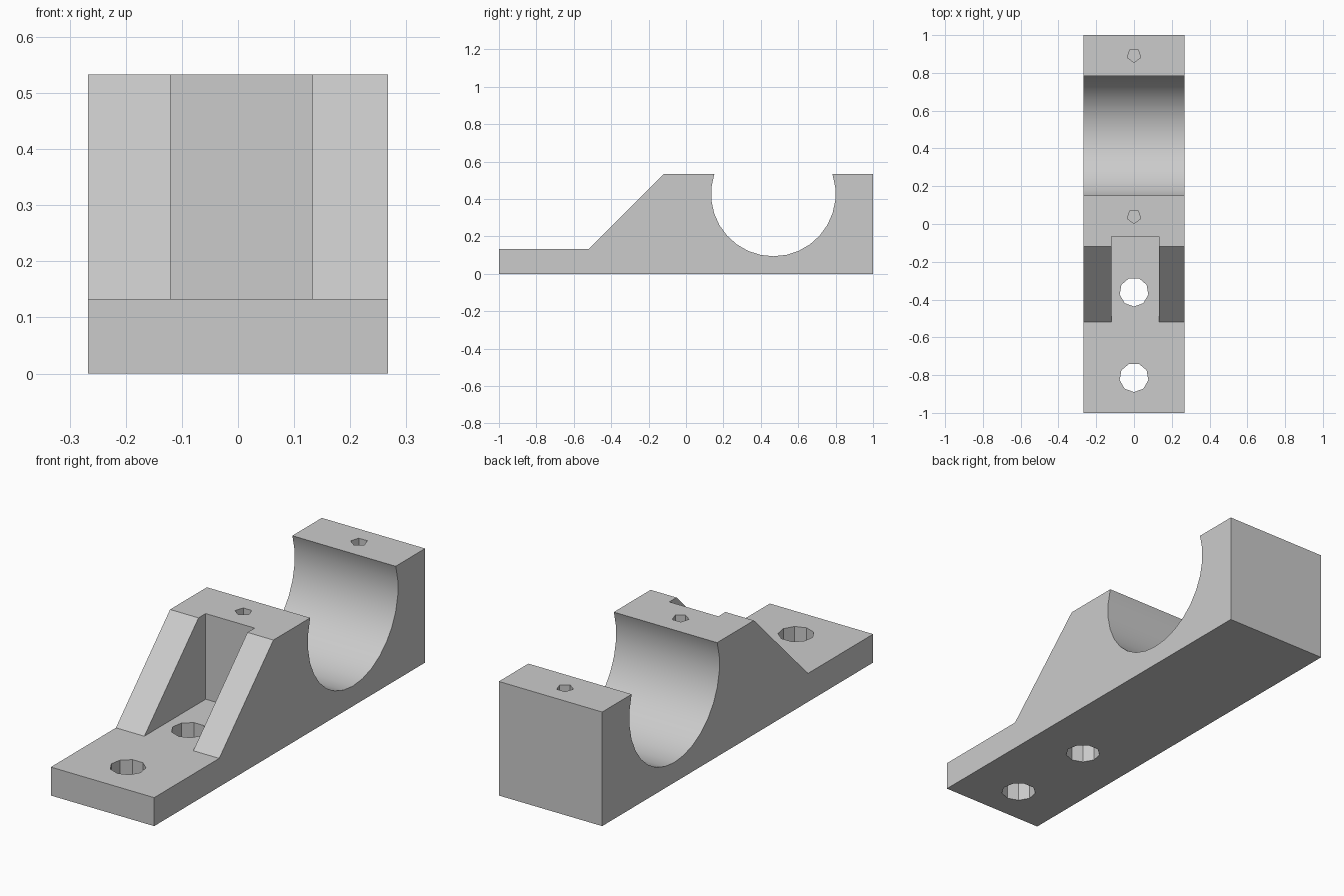
import bpy, bmesh, math
from mathutils import Matrix

cube = bpy.data.objects.get("Cube")
if cube:
    bpy.data.objects.remove(cube, do_unlink=True)

HALF_W, HEIGHT, BASE = 0.267, 0.533, 0.133

grey = bpy.data.materials.new("plain grey")
grey.use_nodes = True
grey.diffuse_color = (0.6, 0.6, 0.6, 1)
grey.node_tree.nodes["Principled BSDF"].inputs["Base Color"].default_value = (0.6, 0.6, 0.6, 1)


def make_object(name, bm):
    bmesh.ops.recalc_face_normals(bm, faces=bm.faces)
    mesh = bpy.data.meshes.new(name)
    bm.to_mesh(mesh)
    bm.free()
    mesh.materials.append(grey)
    obj = bpy.data.objects.new(name, mesh)
    bpy.context.collection.objects.link(obj)
    return obj


def side_prism(name, profile, x0, x1):
    """Extrude a (y, z) outline along x."""
    bm = bmesh.new()
    face = bm.faces.new([bm.verts.new((x0, y, z)) for y, z in profile])
    moved = bmesh.ops.extrude_face_region(bm, geom=[face])["geom"]
    verts = [v for v in moved if isinstance(v, bmesh.types.BMVert)]
    bmesh.ops.translate(bm, verts=verts, vec=(x1 - x0, 0, 0))
    return make_object(name, bm)


def drill(name, y, radius, sides, z0, z1):
    """Upright cutter with one corner pointing to the front."""
    bm = bmesh.new()
    bmesh.ops.create_cone(bm, cap_ends=True, segments=sides,
                          radius1=radius, radius2=radius, depth=z1 - z0)
    first = bm.verts[:][0].co
    turn = -math.pi / 2 - math.atan2(first.y, first.x)
    bmesh.ops.transform(bm, verts=bm.verts, matrix=Matrix.Translation((0, y, (z0 + z1) / 2))
                        @ Matrix.Rotation(turn, 4, "Z"))
    return make_object(name, bm)


# Bracket body: flat foot, sloping ramp, tall block
body = side_prism("clamp_base", [(-1, 0), (1, 0), (1, HEIGHT), (-0.12, HEIGHT),
                                 (-0.52, BASE), (-1, BASE)], -HALF_W, HALF_W)

# Round saddle, open at the top
arc = [math.tau * i / 30 - math.pi / 2 for i in range(30)]
cutters = [side_prism("saddle_cutter", [(0.467 + 0.333 * math.cos(a), 0.427 + 0.333 * math.sin(a))
                                        for a in arc], -0.4, 0.4)]

# Slot through the ramp, down to the foot
cutters.append(side_prism("slot_cutter", [(-0.6, BASE), (-0.067, BASE),
                                          (-0.067, 0.7), (-0.6, 0.7)], -0.12, 0.133))

# Mounting holes through the foot, blind screw holes beside the saddle
for y in (-0.813, -0.36):
    cutters.append(drill("mounting_hole_cutter", y, 0.077, 9, -0.1, 0.3))
for y in (0.04, 0.893):
    cutters.append(drill("screw_hole_cutter", y, 0.0375, 5, 0.2, 0.7))

for cutter in cutters:
    cutter.hide_render = True
    cutter.hide_set(True)
    mod = body.modifiers.new(cutter.name, "BOOLEAN")
    mod.operation = "DIFFERENCE"
    mod.solver = "EXACT"
    mod.object = cutter

# Apply the cuts, then smooth the saddle only
bpy.context.view_layer.objects.active = body
body.select_set(True)
for mod in list(body.modifiers):
    bpy.ops.object.modifier_apply(modifier=mod.name)
for cutter in cutters:
    bpy.data.objects.remove(cutter, do_unlink=True)
bpy.ops.object.shade_smooth_by_angle(angle=math.radians(25))
